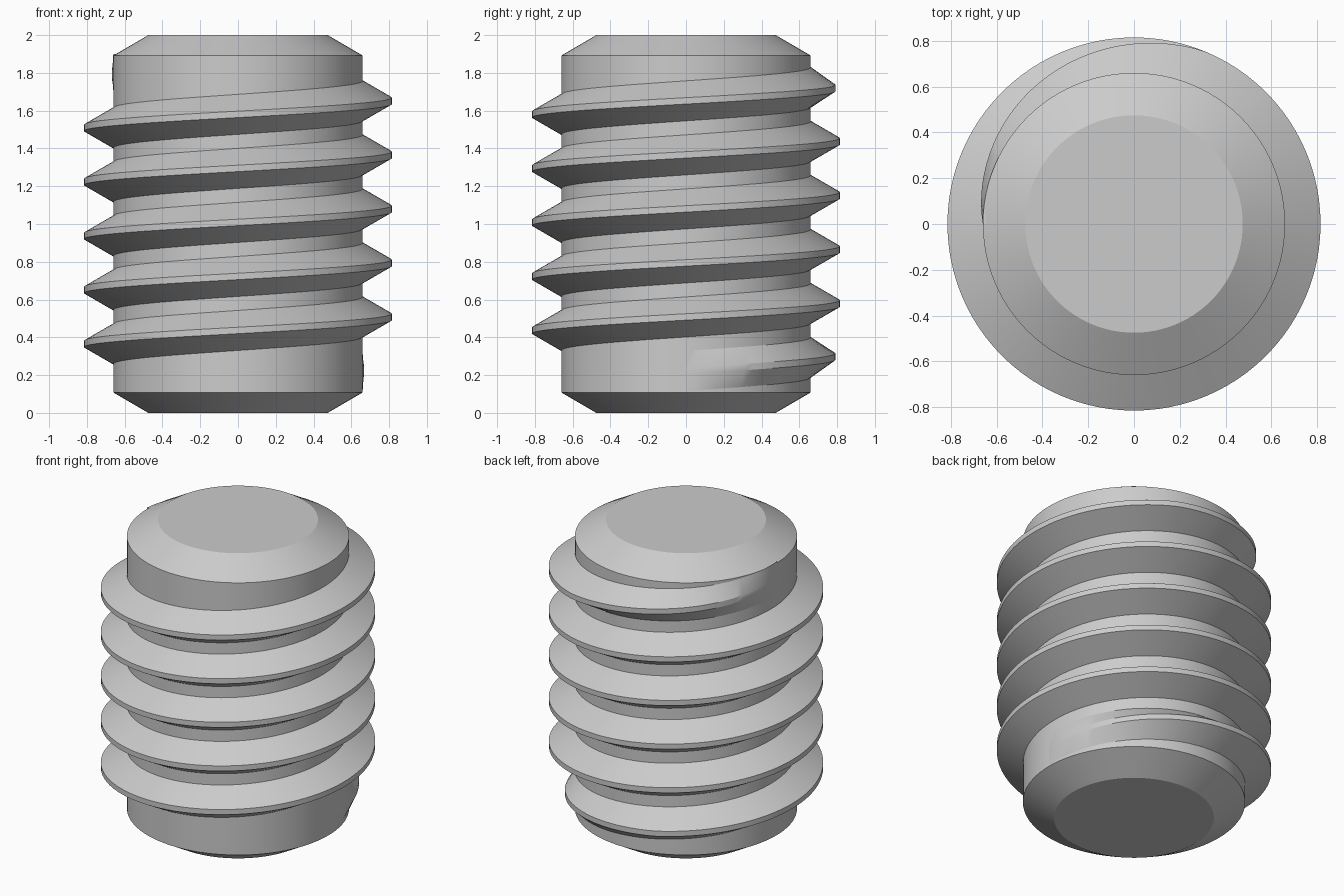
import bpy
import bmesh
from math import cos, sin, pi

cube = bpy.data.objects.get("Cube")
if cube:
    bpy.data.objects.remove(cube, do_unlink=True)

SEGMENTS = 96            # steps per full turn
BODY_R, CREST_R, CAP_R = 0.66, 0.815, 0.475
HEIGHT, CHAMFER = 2.0, 0.108
PITCH, TURNS, START_Z = 0.286, 5.5, 0.222
ROOT_HALF, CREST_HALF = 0.106, 0.017
FADE = 0.31              # turns over which the thread grows or dies away

steel = bpy.data.materials.new("plain grey")
steel.use_nodes = True
GREY = (0.6, 0.6, 0.6, 1)
steel.diffuse_color = GREY
steel.node_tree.nodes["Principled BSDF"].inputs["Base Color"].default_value = GREY


def polar(radius, turn, z):
    return (radius * cos(2 * pi * turn), radius * sin(2 * pi * turn), z)


def skin(name, rings):
    """Bridge a series of closed rings and cap both ends."""
    bm = bmesh.new()
    loops = [[bm.verts.new(p) for p in ring] for ring in rings]
    for low, high in zip(loops, loops[1:]):
        for i in range(len(low)):
            j = (i + 1) % len(low)
            bm.faces.new((low[i], low[j], high[j], high[i]))
    bm.faces.new(loops[0][::-1])
    bm.faces.new(loops[-1])
    bmesh.ops.recalc_face_normals(bm, faces=bm.faces)
    mesh = bpy.data.meshes.new(name)
    bm.to_mesh(mesh)
    bm.free()
    mesh.materials.append(steel)
    obj = bpy.data.objects.new(name, mesh)
    bpy.context.collection.objects.link(obj)
    bpy.ops.object.select_all(action="DESELECT")
    obj.select_set(True)
    bpy.context.view_layer.objects.active = obj
    bpy.ops.object.shade_smooth_by_angle(angle=pi / 7)
    return obj


# Cylindrical core with a chamfer at each end
profile = [(CAP_R, 0), (BODY_R, CHAMFER),
           (BODY_R, HEIGHT - CHAMFER), (CAP_R, HEIGHT)]
skin("screw_body", [[polar(r, i / SEGMENTS, z) for i in range(SEGMENTS)]
                    for r, z in profile])


# Helical thread with a flat crest, fading into the core at both ends
def thread_section(turn):
    grow = min(1, turn / FADE, (TURNS - turn) / FADE) ** 0.9
    crest = BODY_R + (CREST_R - BODY_R) * grow
    inner = BODY_R - 0.04
    section = [(inner, -ROOT_HALF), (BODY_R, -ROOT_HALF), (crest, -CREST_HALF),
               (crest, CREST_HALF), (BODY_R, ROOT_HALF), (inner, ROOT_HALF)]
    z = START_Z + PITCH * turn
    return [polar(r, turn, z + dz) for r, dz in section]


skin("screw_thread", [thread_section(i / SEGMENTS)
                      for i in range(int(TURNS * SEGMENTS) + 1)])
